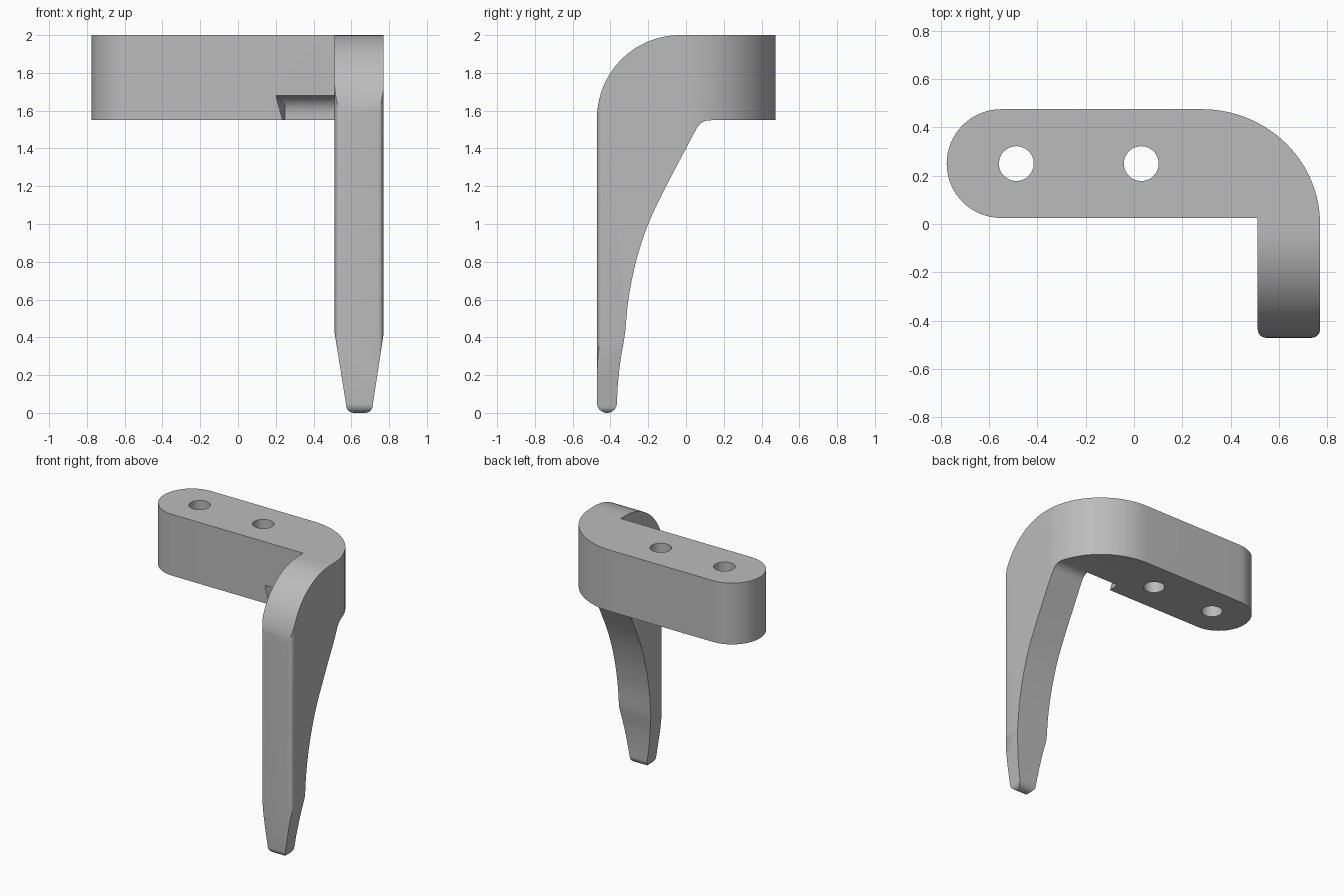
import bpy, bmesh, math
from mathutils import Vector

if "Cube" in bpy.data.objects:
    bpy.data.objects.remove(bpy.data.objects["Cube"])


def arc(cx, cy, rx, ry, a0, a1, n):
    """Points on an elliptical arc, angles in degrees."""
    out = []
    for i in range(n + 1):
        a = math.radians(a0 + (a1 - a0) * i / n)
        out.append((cx + rx * math.cos(a), cy + ry * math.sin(a)))
    return out


def smooth_path(pts, n=4):
    """Catmull-Rom curve through the points."""
    p = [Vector(q) for q in pts]
    p = [2 * p[0] - p[1]] + p + [2 * p[-1] - p[-2]]
    out = []
    for a, b, c, d in zip(p, p[1:], p[2:], p[3:]):
        for i in range(n):
            t = i / n
            out.append(tuple(0.5 * (2 * b + (c - a) * t + (2 * a - 5 * b + 4 * c - d) * t * t
                                    + (3 * b - a - 3 * c + d) * t ** 3)))
    return out + [tuple(p[-2])]


def extrude(name, pts, axis, lo, hi):
    """Prism from a 2D outline, extruded along the given axis."""
    place = {"x": lambda u, v, w: (w, u, v),
             "y": lambda u, v, w: (u, w, v),
             "z": lambda u, v, w: (u, v, w)}[axis]
    bm = bmesh.new()
    face = bm.faces.new([bm.verts.new(place(u, v, lo)) for u, v in pts])
    ext = bmesh.ops.extrude_face_region(bm, geom=[face])
    shift = Vector(place(0, 0, hi - lo))
    bmesh.ops.translate(bm, vec=shift,
                        verts=[g for g in ext["geom"] if isinstance(g, bmesh.types.BMVert)])
    bmesh.ops.recalc_face_normals(bm, faces=bm.faces)
    mesh = bpy.data.meshes.new(name)
    bm.to_mesh(mesh)
    bm.free()
    ob = bpy.data.objects.new(name, mesh)
    bpy.context.collection.objects.link(ob)
    return ob


def combine(ob, tool, operation):
    """Apply a boolean and discard the tool."""
    tool.hide_render = True
    mod = ob.modifiers.new("cut", "BOOLEAN")
    mod.operation, mod.solver, mod.object = operation, "EXACT", tool
    bpy.context.view_layer.objects.active = ob
    bpy.ops.object.modifier_apply(modifier=mod.name)
    bpy.data.objects.remove(tool)


# Plan outline: rounded arm, swept outer corner, leg with rounded front edges
plan = (arc(-0.55, 0.25, 0.225, 0.225, 90, 270, 32)
        + [(0.512, 0.025)]
        + arc(0.547, -0.436, 0.035, 0.035, 180, 270, 6)
        + arc(0.735, -0.436, 0.035, 0.035, 270, 360, 6)
        + arc(0.28, 0.0, 0.49, 0.475, 0, 90, 32))
bracket = extrude("hook_bracket", plan, "z", -0.1, 2.0)

# Side profile: rounded shoulder, straight front, curved back, rounded tip
back = smooth_path([(-0.366, 0.05), (-0.36, 0.16), (-0.345, 0.29), (-0.323, 0.42),
                    (-0.305, 0.6), (-0.265, 0.8), (-0.2, 1.0), (-0.105, 1.2),
                    (0.0, 1.4), (0.05, 1.495), (0.07, 1.525), (0.1, 1.545), (0.14, 1.55)])
side = (arc(-0.031, 1.56, 0.44, 0.44, 90, 180, 28)
        + arc(-0.4185, 0.05, 0.0525, 0.05, 180, 350, 12)
        + back + [(0.6, 1.55), (0.6, 2.0)])
combine(bracket, extrude("side_profile", side, "x", -1, 1), "INTERSECT")

# Front profile: arm band and tapered leg
front = ([(-0.9, 2.1), (-0.9, 1.55), (0.512, 1.55), (0.512, 0.42)]
         + arc(0.613, 0.04, 0.04, 0.04, 180, 270, 5)
         + arc(0.673, 0.04, 0.04, 0.04, 270, 360, 5)
         + [(0.771, 0.42), (0.771, 1.55), (0.9, 1.55), (0.9, 2.1)])
combine(bracket, extrude("front_profile", front, "y", -1, 1), "INTERSECT")

# Screw holes through the arm
for x in (-0.487, 0.03):
    hole = extrude("hole_cutter", arc(x, 0.25, 0.072, 0.072, 0, 352.5, 47), "z", 1.4, 2.2)
    combine(bracket, hole, "DIFFERENCE")

# Coved notch under the arm beside the leg
cove = [(-0.06, 1.5), (-0.06, 1.68)] + arc(0.02, 1.58, 0.09, 0.1, 90, 0, 10) + [(0.11, 1.5)]
notch = extrude("notch_cutter", cove, "x", 0.25, 0.512)
for v in notch.data.vertices:
    if v.co.x < 0.3 and v.co.z > 1.63:
        v.co.x -= v.co.z - 1.63
combine(bracket, notch, "DIFFERENCE")

# Plain grey finish
grey = bpy.data.materials.new("grey")
grey.diffuse_color = (0.5, 0.5, 0.5, 1)
grey.use_nodes = True
grey.node_tree.nodes["Principled BSDF"].inputs["Base Color"].default_value = grey.diffuse_color
bracket.data.materials.clear()
bracket.data.materials.append(grey)
for poly in bracket.data.polygons:
    poly.material_index = 0
bpy.ops.object.select_all(action="DESELECT")
bracket.select_set(True)
bpy.context.view_layer.objects.active = bracket
bpy.ops.object.shade_smooth_by_angle(angle=math.radians(30))
